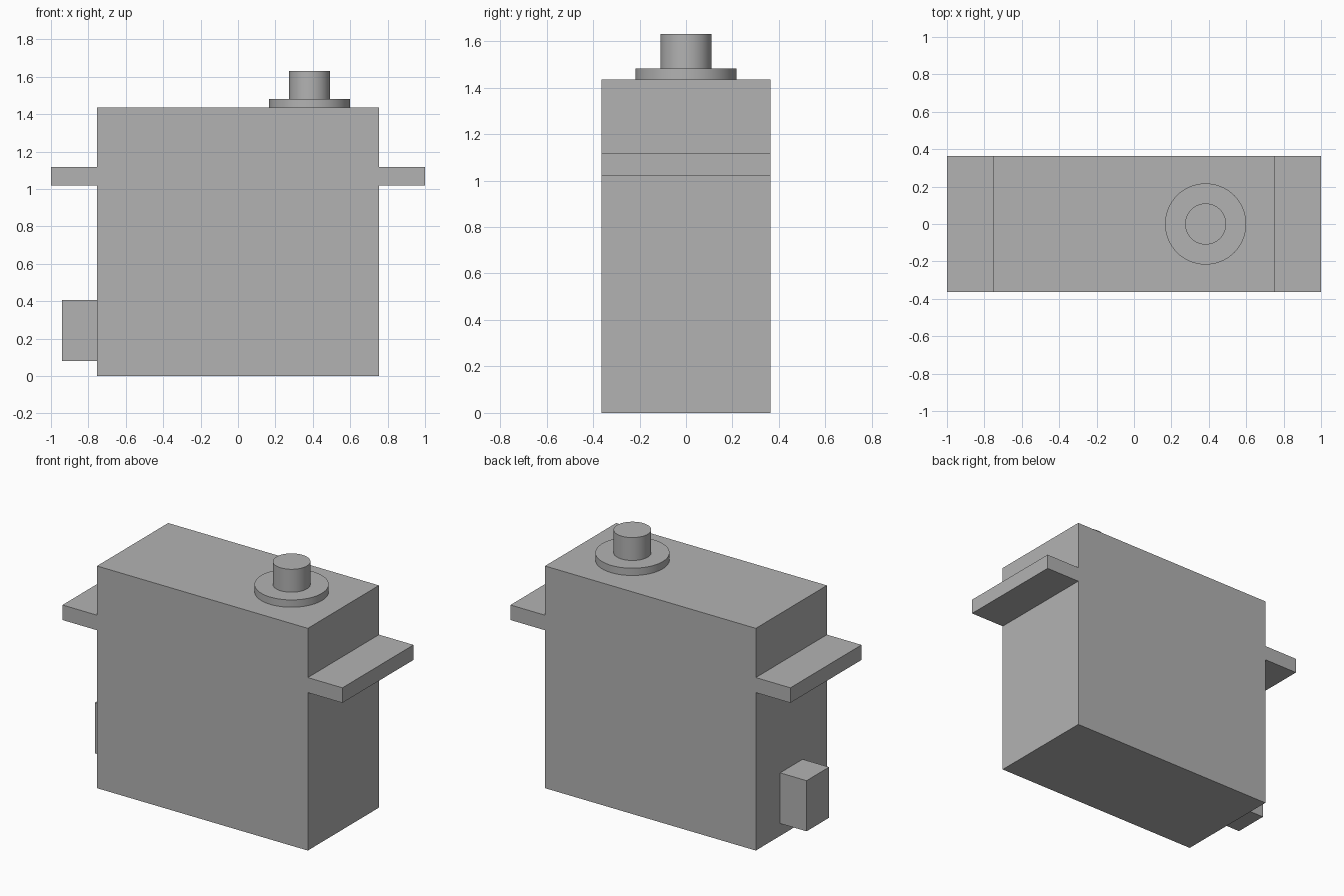
import bpy, bmesh, math
from mathutils import Vector

cube = bpy.data.objects.get("Cube")
if cube:
    bpy.data.objects.remove(cube, do_unlink=True)

# Single grey plastic
grey = bpy.data.materials.new("grey_plastic")
grey.use_nodes = True
colour = (0.448, 0.448, 0.448, 1)
grey.diffuse_color = colour
grey.node_tree.nodes["Principled BSDF"].inputs["Base Color"].default_value = colour

HALF_X, HALF_Y, TOP = 0.753, 0.363, 1.435
TAB_LOW, TAB_HIGH = 1.02, 1.117
SHAFT_X = 0.383


def finish(bm, name):
    bmesh.ops.recalc_face_normals(bm, faces=bm.faces)
    mesh = bpy.data.meshes.new(name)
    bm.to_mesh(mesh)
    bm.free()
    mesh.materials.append(grey)
    obj = bpy.data.objects.new(name, mesh)
    bpy.context.collection.objects.link(obj)
    return obj


def box(name, low, high):
    low, high = Vector(low), Vector(high)
    bm = bmesh.new()
    bmesh.ops.create_cube(bm, size=1)
    bmesh.ops.scale(bm, vec=high - low, verts=bm.verts)
    bmesh.ops.translate(bm, vec=(low + high) / 2, verts=bm.verts)
    return finish(bm, name)


def disc(name, radius, z_low, z_high):
    bm = bmesh.new()
    bmesh.ops.create_cone(bm, cap_ends=True, segments=64, radius1=radius,
                          radius2=radius, depth=z_high - z_low)
    bmesh.ops.translate(bm, vec=(SHAFT_X, 0, (z_low + z_high) / 2), verts=bm.verts)
    obj = finish(bm, name)
    bpy.ops.object.select_all(action="DESELECT")
    obj.select_set(True)
    bpy.context.view_layer.objects.active = obj
    bpy.ops.object.shade_smooth_by_angle(angle=math.radians(30))
    return obj


# Housing with both mounting tabs: mirrored outline extruded through the depth
half = [(HALF_X, 0), (HALF_X, TAB_LOW), (1, TAB_LOW),
        (1, TAB_HIGH), (HALF_X, TAB_HIGH), (HALF_X, TOP)]
outline = half + [(-x, z) for x, z in reversed(half)]
bm = bmesh.new()
face = bm.faces.new([bm.verts.new((x, -HALF_Y, z)) for x, z in outline])
result = bmesh.ops.extrude_face_region(bm, geom=[face], use_keep_orig=True)
moved = [v for v in result["geom"] if isinstance(v, bmesh.types.BMVert)]
bmesh.ops.translate(bm, vec=(0, 2 * HALF_Y, 0), verts=moved)
finish(bm, "housing_with_tabs")

# Cable outlet on the end wall
box("cable_outlet", (-0.942, -0.115, 0.08), (-HALF_X, 0.115, 0.407))

# Output collar and shaft
disc("shaft_collar", 0.217, TOP, 1.482)
disc("output_shaft", 0.11, 1.482, 1.63)
